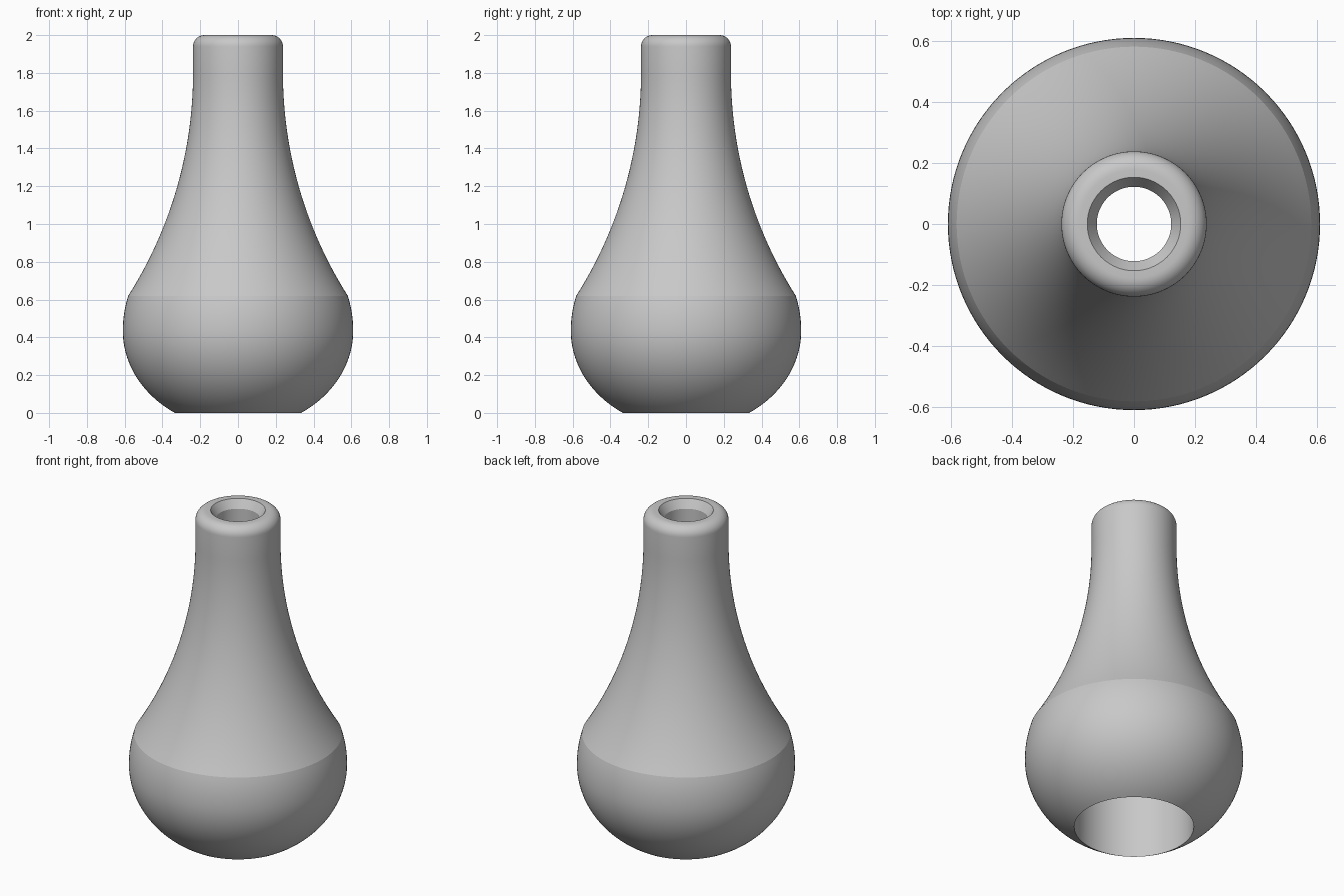
import bpy
import bmesh
from math import sin, cos, pi, sqrt, asin, radians

SEGMENTS = 128

cube = bpy.data.objects.get("Cube")
if cube:
    bpy.data.objects.remove(cube, do_unlink=True)

# One grey for the whole part
grey = bpy.data.materials.new("light grey")
grey.use_nodes = True
grey.diffuse_color = (0.58, 0.58, 0.58, 1)
grey.node_tree.nodes["Principled BSDF"].inputs["Base Color"].default_value = grey.diffuse_color


def arc(r, z, a, b, start, end, steps):
    """Points (radius, height) on an elliptical arc centred on (r, z)."""
    angles = [start + (end - start) * i / steps for i in range(steps + 1)]
    return [(r + a * cos(t), z + b * sin(t)) for t in angles]


# Key dimensions
belly_r, belly_z = 0.61, 0.435
base_b = 0.52
seam_z, neck_z, neck_r = 0.62, 1.8, 0.238
rim = 0.06

# Bulbous lower body: flattened below its widest point, round above
profile = arc(0, belly_z, belly_r, base_b, -asin(belly_z / base_b), 0, 24)
profile += arc(0, belly_z, belly_r, belly_r, 0, asin((seam_z - belly_z) / belly_r), 8)[1:]
bore_r = profile[0][0]

# Concave neck, an arc that ends vertical
drop = neck_z - seam_z
flare = profile[-1][0] - neck_r
curve_r = (drop ** 2 + flare ** 2) / (2 * flare)
for i in range(1, 31):
    z = seam_z + drop * i / 30
    profile.append((neck_r + curve_r - sqrt(curve_r ** 2 - (neck_z - z) ** 2), z))

# Rounded lip, chamfered mouth, narrow channel and wide socket
profile += arc(neck_r - rim, 2 - rim, rim, rim, 0, pi / 2, 9)
profile += [(0.153, 2), (0.122, 1.95), (0.122, 0.62), (bore_r, 0.62)]

# Revolve the closed profile
bm = bmesh.new()
rings = []
for s in range(SEGMENTS):
    t = 2 * pi * s / SEGMENTS
    rings.append([bm.verts.new((r * cos(t), r * sin(t), z)) for r, z in profile])
count = len(profile)
for s in range(SEGMENTS):
    here, there = rings[s], rings[(s + 1) % SEGMENTS]
    for i in range(count):
        j = (i + 1) % count
        bm.faces.new((here[i], there[i], there[j], here[j]))
bmesh.ops.recalc_face_normals(bm, faces=bm.faces)

mesh = bpy.data.meshes.new("bulb_body")
bm.to_mesh(mesh)
bm.free()
mesh.materials.append(grey)
body = bpy.data.objects.new("bulb_body", mesh)
bpy.context.collection.objects.link(body)

# Smooth surface with crisp seam and hole edges
bpy.ops.object.select_all(action="DESELECT")
body.select_set(True)
bpy.context.view_layer.objects.active = body
bpy.ops.object.shade_smooth_by_angle(angle=radians(13))
